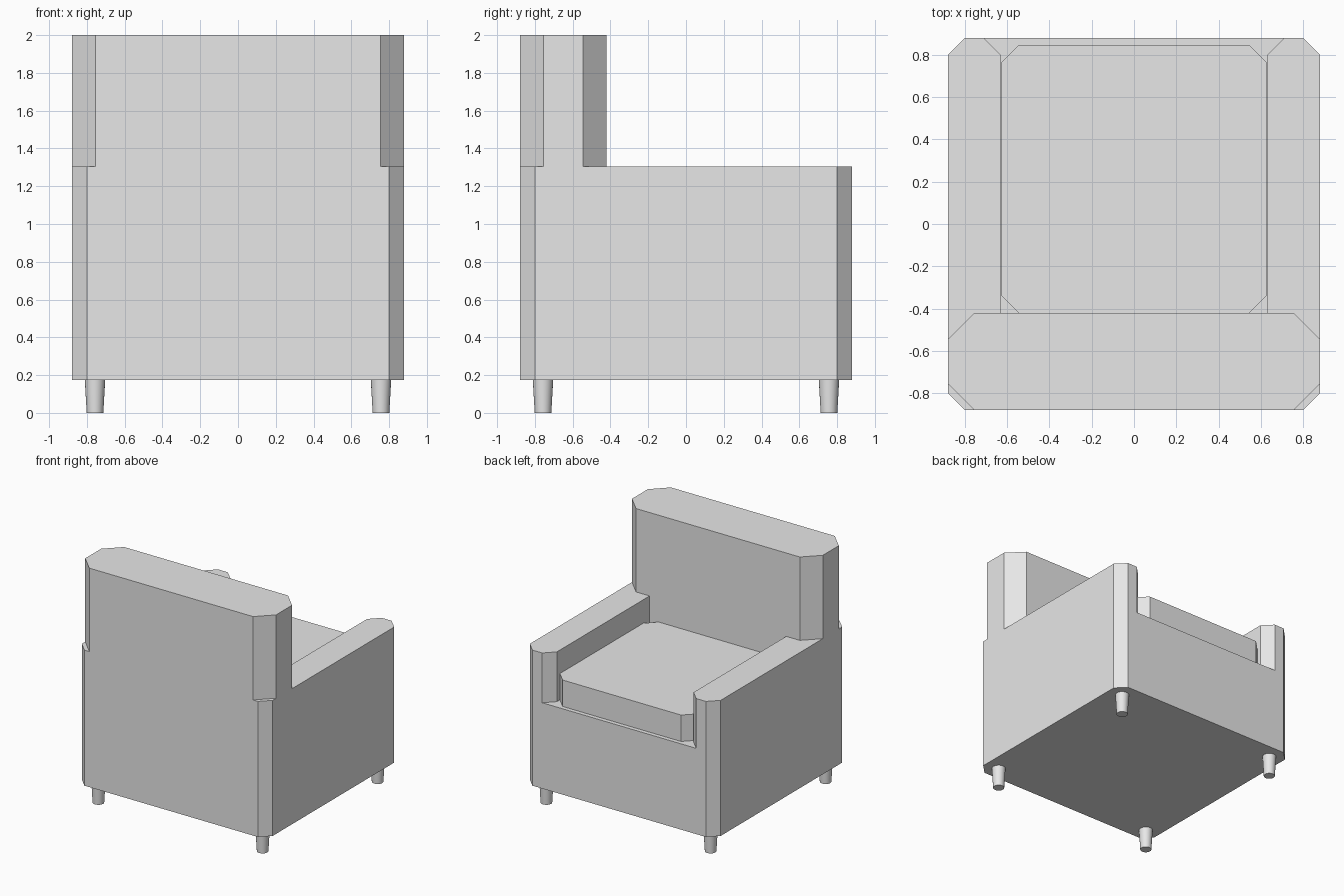
import bpy, bmesh, math

cube = bpy.data.objects.get("Cube")
if cube:
    bpy.data.objects.remove(cube, do_unlink=True)

HALF = 0.88                       # half the chair's width and depth
FLOOR, SEAT, CUSHION, ARM, TOP = 0.175, 0.89, 1.11, 1.305, 2.0
BACK_Y, ARM_X = -0.42, 0.63

grey = bpy.data.materials.new("grey upholstery")
grey.use_nodes = True
grey.diffuse_color = (0.8, 0.8, 0.8, 1)
grey.node_tree.nodes["Principled BSDF"].inputs["Base Color"].default_value = (0.8, 0.8, 0.8, 1)


def finish(name, bm):
    mesh = bpy.data.meshes.new(name)
    bmesh.ops.recalc_face_normals(bm, faces=bm.faces)
    bm.to_mesh(mesh)
    bm.free()
    mesh.materials.append(grey)
    obj = bpy.data.objects.new(name, mesh)
    bpy.context.collection.objects.link(obj)
    return obj


def prism(name, outline, z0, z1):
    """Extrude a plan outline from z0 up to z1."""
    bm = bmesh.new()
    face = bm.faces.new([bm.verts.new((x, y, z0)) for x, y in outline])
    moved = bmesh.ops.extrude_face_region(bm, geom=[face])["geom"]
    bmesh.ops.translate(bm, vec=(0, 0, z1 - z0),
                        verts=[v for v in moved if isinstance(v, bmesh.types.BMVert)])
    return finish(name, bm)


def chamfered(x, y0, y1, c):
    """Rectangle outline, symmetric in x, with cut corners."""
    return [(-x + c, y0), (x - c, y0), (x, y0 + c), (x, y1 - c),
            (x - c, y1), (-x + c, y1), (-x, y1 - c), (-x, y0 + c)]


def boolean(obj, other, operation):
    mod = obj.modifiers.new(operation.lower(), 'BOOLEAN')
    mod.operation, mod.solver, mod.object = operation, 'EXACT', other
    bpy.context.view_layer.objects.active = obj
    bpy.ops.object.modifier_apply(modifier=mod.name)
    bpy.data.objects.remove(other, do_unlink=True)


# Body: chamfered block with the seat well cut out between the arms
body = prism("chair_body", chamfered(HALF, -HALF, HALF, 0.08), FLOOR, ARM)
flare = 0.2
well = [(-ARM_X, BACK_Y - 0.1), (ARM_X, BACK_Y - 0.1), (ARM_X, 0.8),
        (ARM_X + flare, 0.8 + flare), (-ARM_X - flare, 0.8 + flare), (-ARM_X, 0.8)]
cutter = prism("seat_well_cutter", well, SEAT, ARM + 0.2)
cutter.hide_render = True
boolean(body, cutter, 'DIFFERENCE')

# Backrest, running down behind the seat and joined to the body
backrest = prism("backrest", chamfered(HALF, -HALF, BACK_Y, 0.125), SEAT - 0.1, TOP)
boolean(body, backrest, 'UNION')

# Seat cushion
prism("seat_cushion", chamfered(ARM_X - 0.001, BACK_Y, 0.845, 0.083), SEAT, CUSHION)

# Tapered round legs
for side, sx in (("left", 1), ("right", -1)):
    for end, sy in (("front", -1), ("rear", 1)):
        bm = bmesh.new()
        bmesh.ops.create_cone(bm, cap_ends=True, segments=24,
                              radius1=0.044, radius2=0.054, depth=FLOOR)
        bmesh.ops.translate(bm, verts=bm.verts, vec=(sx * 0.757, sy * 0.757, FLOOR / 2))
        leg = finish(f"{end}_{side}_leg", bm)
        bpy.ops.object.select_all(action='DESELECT')
        leg.select_set(True)
        bpy.context.view_layer.objects.active = leg
        bpy.ops.object.shade_smooth_by_angle(angle=math.radians(40))
